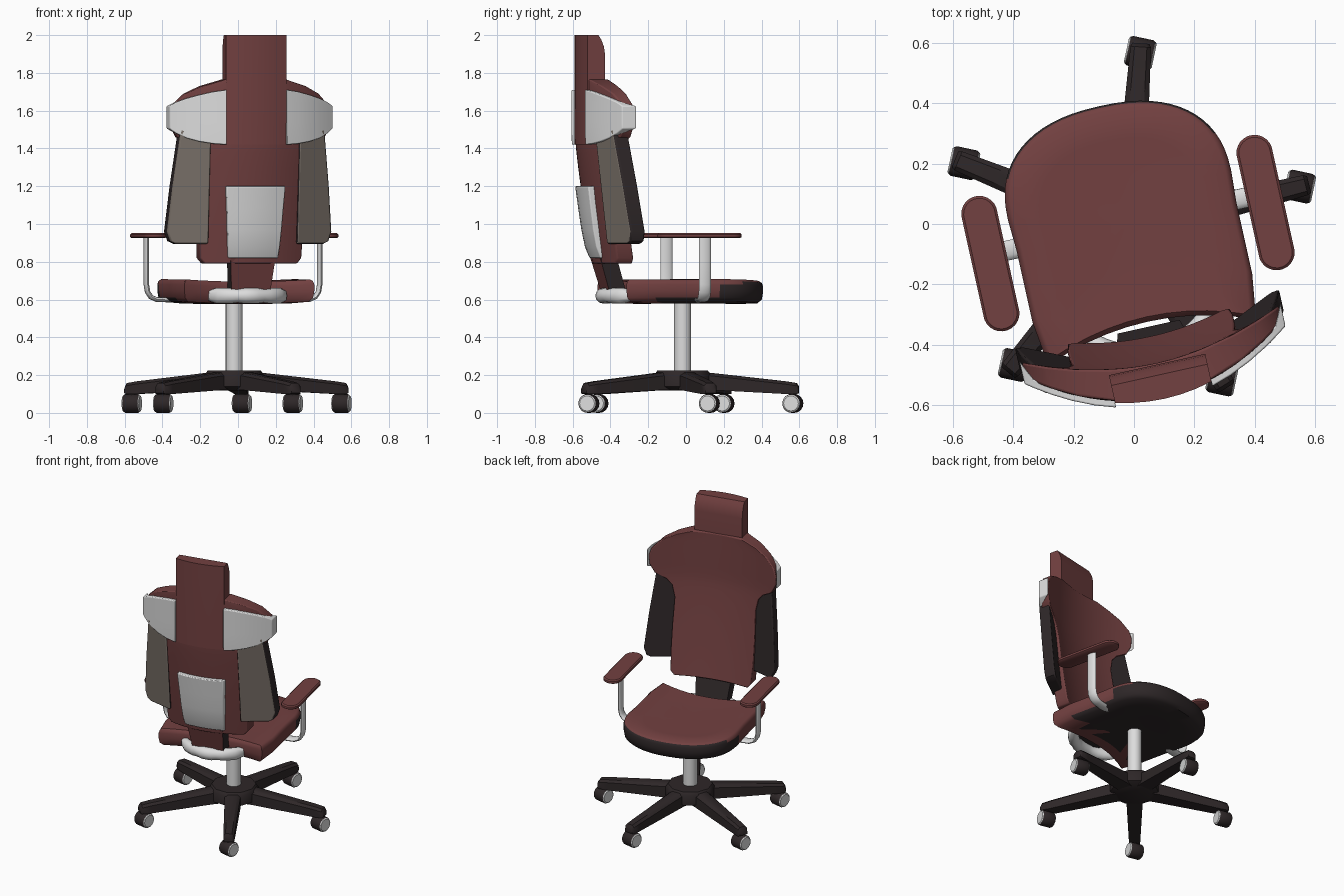
import bpy, bmesh, math
from mathutils import Matrix, Vector

if "Cube" in bpy.data.objects:
    bpy.data.objects.remove(bpy.data.objects["Cube"])

# Colours
def mat(name, c):
    m = bpy.data.materials.new(name)
    m.diffuse_color = (*c, 1)
    m.use_nodes = True
    m.node_tree.nodes["Principled BSDF"].inputs["Base Color"].default_value = m.diffuse_color
    return m

RED = mat("maroon upholstery", (.17, .052, .052))
DARK = mat("dark plastic", (.027, .02, .021))
SILVER = mat("silver", (.72, .72, .72))
TAUPE = mat("taupe shell", (.2, .17, .145))

# The chair top is swivelled on its base
TOP = Matrix.Translation((-.02, -.03, 0)) @ Matrix.Rotation(math.radians(12.5), 4, 'Z')
BASE = Matrix.Translation((-.02, -.018, 0))

def finish(name, bm, mats, rule, mtx, bevel=0):
    bmesh.ops.recalc_face_normals(bm, faces=bm.faces)
    if rule:
        for f in bm.faces:
            f.material_index = rule(f.normal, f.calc_center_median())
    bm.transform(mtx)
    me = bpy.data.meshes.new(name)
    bm.to_mesh(me)
    bm.free()
    ob = bpy.data.objects.new(name, me)
    bpy.context.collection.objects.link(ob)
    for m in mats:
        me.materials.append(m)
    bpy.ops.object.select_all(action='DESELECT')
    ob.select_set(True)
    bpy.context.view_layer.objects.active = ob
    bpy.ops.object.shade_smooth_by_angle(angle=math.radians(40))
    if bevel:
        b = ob.modifiers.new("round edges", 'BEVEL')
        b.width, b.segments, b.limit_method = bevel, 3, 'ANGLE'
        b.angle_limit = math.radians(45)
    return ob

def loft(name, rings, mats, rule=None, mtx=TOP, bevel=0):
    """Skin a list of equal rings and cap both ends."""
    bm = bmesh.new()
    vs = [[bm.verts.new(p) for p in r] for r in rings]
    n = len(vs[0])
    for a, b in zip(vs, vs[1:]):
        for i in range(n):
            j = (i + 1) % n
            bm.faces.new((a[i], a[j], b[j], b[i]))
    bm.faces.new(vs[0])
    bm.faces.new(vs[-1])
    return finish(name, bm, mats, rule, mtx, bevel)

def shell(name, grid, rear, front, mats, rule=None, bevel=0, side=1):
    """Curved slab: a grid of (x, z) points with rear and front depth functions."""
    bm = bmesh.new()
    R = [[bm.verts.new((side * x, rear(x, z), z)) for x, z in row] for row in grid]
    F = [[bm.verts.new((side * x, front(x, z), z)) for x, z in row] for row in grid]
    m, n = len(grid), len(grid[0])
    for G in (R, F):
        for i in range(m - 1):
            for j in range(n - 1):
                bm.faces.new((G[i][j], G[i][j+1], G[i+1][j+1], G[i+1][j]))
    rim = [(0, j) for j in range(n)] + [(i, n-1) for i in range(1, m)]
    rim += [(m-1, j) for j in range(n-2, -1, -1)] + [(i, 0) for i in range(m-2, 0, -1)]
    for (a, b), (c, d) in zip(rim, rim[1:] + rim[:1]):
        bm.faces.new((R[a][b], R[c][d], F[c][d], F[a][b]))
    return finish(name, bm, mats, rule, TOP, bevel)

def rows(data, n):
    return [[(a + (b - a) * j / n, z) for j in range(n + 1)] for z, a, b in data]

def cols(data, n):
    return [[(x, a + (b - a) * j / n) for j in range(n + 1)] for x, a, b in data]

def circle(r, z, n):
    return [(r * math.cos(2*math.pi*i/n), r * math.sin(2*math.pi*i/n), z) for i in range(n)]

# Backrest curvature
def lean(z):
    return .09 * max(0, (1.45 - z) / .65) ** 1.2
def rear(x, z):
    return -.555 + .84 * x * x + lean(z)
def front(x, z):
    return -.44 + .52 * x * x + lean(z)

# Backrest body with broad shoulders
prof = [(.79, .25), (.82, .275), (.95, .28), (1.12, .28), (1.3, .275), (1.38, .295), (1.42, .33),
        (1.46, .4), (1.52, .43), (1.58, .435), (1.63, .42), (1.69, .36), (1.73, .28), (1.765, .165)]
shell("backrest", rows([(z, -w, w) for z, w in prof], 14), rear, front, [RED], bevel=.014)

# Head support, rounded at the top front, running down the spine
def head_front(x, z):
    return -.445 - (.035 * ((z - 1.9) / .1) ** 2 if z > 1.9 else 0)
shell("head_support", rows([(z, -.163, .163) for z in (1.42, 1.7, 1.9, 1.94, 1.975, 2)], 6),
      lambda x, z: rear(x, z) - .006, head_front, [RED])

# Silver lumbar plate
shell("lumbar_plate", rows([(.82, -.135, .135), (.88, -.14, .14), (.97, -.146, .146),
                            (1.08, -.152, .152), (1.2, -.16, .16)], 6),
      lambda x, z: rear(x, z) - .03 + .02 * max(0, (.9 - z) / .08), lambda x, z: rear(x, z) + .02,
      [SILVER], bevel=.006)

# Shoulder plates and side panels
def panel_front(x, z):
    return -.38 + (x - .24) * .45 - (z - .95) * .11
for s, tag in ((-1, "left"), (1, "right")):
    shell(tag + "_shoulder_plate",
          cols([(.163, 1.42, 1.71), (.23, 1.425, 1.7), (.3, 1.437, 1.683), (.36, 1.455, 1.665),
                (.41, 1.48, 1.645), (.442, 1.505, 1.625)], 5),
          lambda x, z: rear(x, z) - .022, lambda x, z: rear(x, z) + (.055 if x > .43 else .01),
          [SILVER], bevel=.005, side=s)
    shell(tag + "_side_panel",
          rows([(.895, .24, .4), (.91, .24, .43), (.96, .24, .447), (1.2, .24, .425), (1.5, .24, .39)], 5),
          lambda x, z: panel_front(x, z) - .08, panel_front, [DARK, TAUPE],
          lambda n, c: 1 if n.y < -.4 else 0, bevel=.01, side=s)

# Post linking backrest and seat
shell("back_post", rows([(.64, -.105, .105), (.86, -.125, .125)], 4),
      lambda x, z: -.41 - (z - .65) * .3, lambda x, z: -.32 - (z - .65) * .3,
      [DARK, RED], lambda n, c: 1 if n.y < -.5 else 0)

# Silver crossbar behind the seat
bar = []
for i in range(13):
    x = -.21 + .42 * i / 12
    r = .026 if i in (0, 12) else (.036 if i in (4, 8) else .041)
    bar.append([(x, -.415 + 2.3 * x * x + r * math.cos(a), .62 + r * math.sin(a))
                for a in [2 * math.pi * k / 12 for k in range(12)]])
loft("crossbar", bar, [SILVER])

# Seat: rounded front, hollowed back edge
outline = []
for i in range(33):
    a = math.pi * i / 32
    c, s = math.cos(a), math.sin(a)
    outline.append((.378 * math.copysign(abs(c) ** .85, c), .13 + .3 * s ** .85))
for y in (.02, -.1, -.22):
    outline.append((-.372, y))
for i in range(11):
    x = -.352 + .704 * i / 10
    outline.append((x, -.3 - .07 * (x / .352) ** 2))
for y in (-.22, -.1, .02):
    outline.append((.372, y))

def seat_ring(k, z, dish):
    return [(x * k, .03 + (y - .03) * k, z + dish * ((x * k) ** 2 - .07)) for x, y in outline]
def seat_rule(n, c):
    if n.z < -.6:
        return 1 if c.y > -.17 else 0
    return 1 if c.y > .1 and c.z < .688 and n.z < .8 else 0
loft("seat", [seat_ring(k, z, d) for k, z, d in
              ((.05, .58, 0), (.4, .58, 0), (.7, .58, .05), (.93, .585, .08), (.985, .605, .08),
               (1, .64, .08), (1, .675, .08), (.985, .692, .1), (.95, .702, .1), (.7, .7, .1),
               (.4, .699, .1), (.05, .699, .1))], [RED, DARK], seat_rule)

# Arm rests
def pad_ring(w, z, cx):
    pts = []
    for i in range(24):
        a = 2 * math.pi * (i + .5) / 24
        pts.append((cx + w * math.cos(a), w * math.sin(a) + math.copysign(.168, math.sin(a)), z))
    return pts
path = [(.47, .935), (.47, .8), (.47, .68), (.463, .64), (.445, .613), (.415, .6), (.3, .597)]
for s, tag in ((-1, "left"), (1, "right")):
    loft(tag + "_arm_pad", [pad_ring(w, z, s * .466) for w, z in
                            ((.052, .925), (.06, .931), (.06, .945), (.052, .952))], [RED])
    rings = []
    for i, p in enumerate(path):
        q0, q1 = path[max(i-1, 0)], path[min(i+1, len(path)-1)]
        d = Vector((q1[0] - q0[0], q1[1] - q0[1])).normalized()
        nx, nz = -d.y, d.x
        rings.append([(s * (p[0] + nx * .013 * math.cos(a)), .03 + .033 * math.sin(a),
                       p[1] + nz * .013 * math.cos(a)) for a in [math.pi * k / 6 for k in range(12)]])
    loft(tag + "_arm_support", rings, [SILVER])

# Gas column and hub
loft("column", [circle(.045, .2, 20), circle(.045, .59, 20)], [SILVER], mtx=BASE)
loft("hub", [circle(.11, .118, 10), circle(.155, .14, 10), circle(.155, .205, 10), circle(.14, .225, 10)],
     [DARK], mtx=BASE)

# Five legs with casters
def section(r, w, z0, z1):
    return [(r, -w, z0), (r, w, z0), (r, w, z1 - .015), (r, w * .6, z1), (r, -w * .6, z1), (r, -w, z1 - .015)]
for k in range(5):
    ang = math.radians(14 + 72 * k)
    M = BASE @ Matrix.Rotation(ang, 4, 'Z')
    loft(f"base_leg_{k+1}", [section(.05, .05, .12, .216), section(.14, .05, .122, .213),
                             section(.55, .036, .1, .167), section(.605, .034, .1, .158),
                             section(.617, .028, .105, .14)], [DARK], mtx=M)
    W = (BASE @ Matrix.Translation((.585 * math.cos(ang), .585 * math.sin(ang), .05))
         @ Matrix.Rotation(math.radians(-12), 4, 'Z') @ Matrix.Rotation(math.pi / 2, 4, 'Y'))
    loft(f"caster_wheel_{k+1}", [circle(r, z, 16) for r, z in
                                 ((.046, -.041), (.05, -.034), (.05, .034), (.046, .041))], [DARK], mtx=W)
    loft(f"caster_cap_{k+1}", [circle(r, z, 16) for r, z in
                               ((.04, -.047), (.046, -.042), (.046, .042), (.04, .047))], [SILVER], mtx=W)
    loft(f"caster_stem_{k+1}", [circle(.02, .0, 8), circle(.02, .07, 8)], [DARK],
         mtx=BASE @ Matrix.Translation((.585 * math.cos(ang), .585 * math.sin(ang), .05)))
